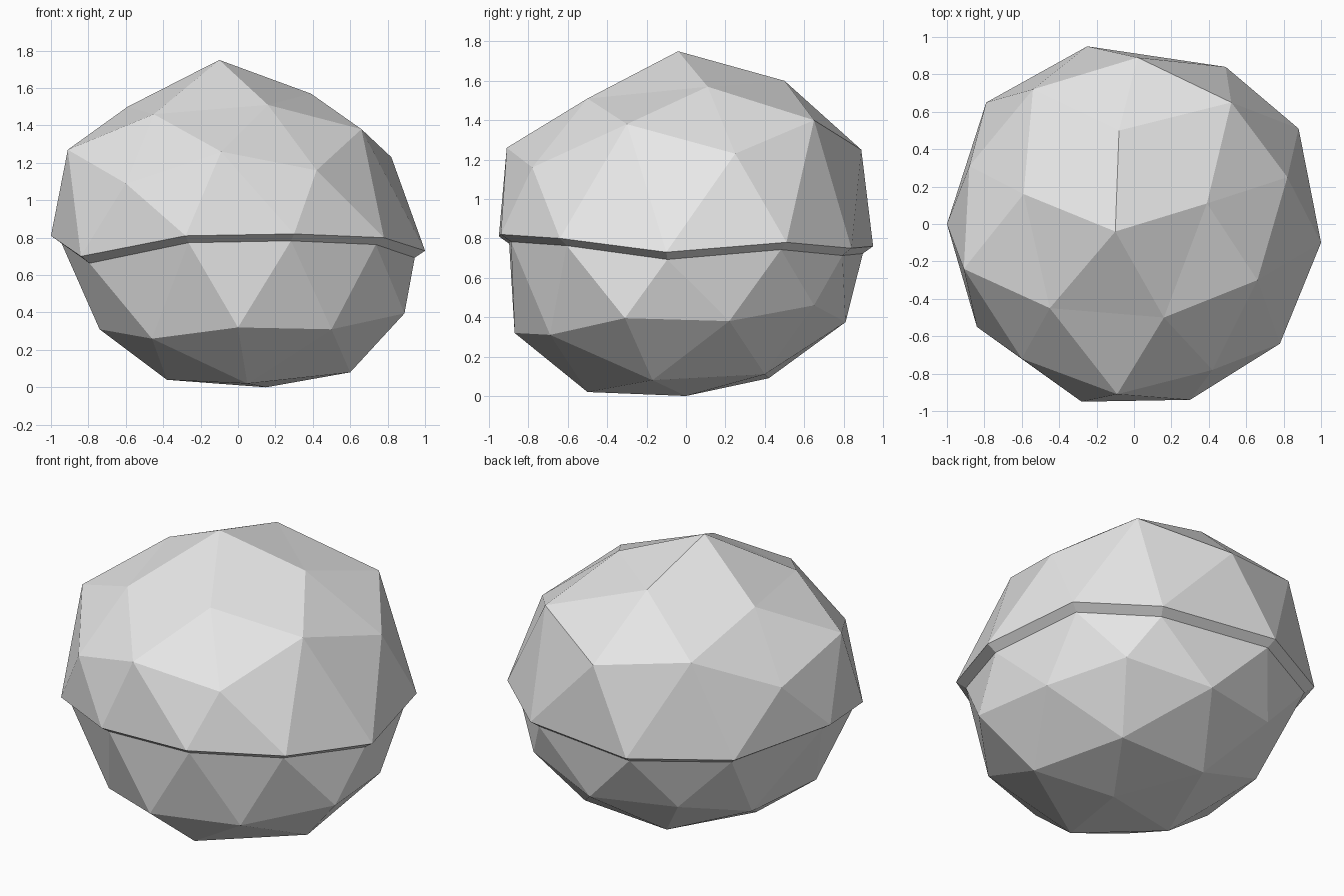
import bpy, bmesh

if "Cube" in bpy.data.objects:
    bpy.data.objects.remove(bpy.data.objects["Cube"])

# Stone colour
stone = bpy.data.materials.new("stone_grey")
stone.diffuse_color = (0.8, 0.8, 0.8, 1)
stone.use_nodes = True
stone.node_tree.nodes["Principled BSDF"].inputs["Base Color"].default_value = stone.diffuse_color

# Upper dome: peak, inner ring of 5, outer ring of 10
top_peak = (-.10, -.04, 1.75)
top_inner = [(-.45, -.45, 1.46), (.16, -.50, 1.51), (.39, .11, 1.57),
             (-.08, .50, 1.60), (-.59, .16, 1.50)]
top_outer = [(-.60, -.72, 1.09), (-.09, -.91, 1.26), (.42, -.78, 1.16),
             (.66, -.30, 1.38), (.82, .25, 1.23), (.52, .65, 1.40),
             (.02, .89, 1.25), (-.54, .72, 1.35), (-.88, .31, 1.13),
             (-.91, -.24, 1.27)]

# Overhanging rim around the middle
rim = [(-.28, -.95, .81), (.30, -.94, .82), (.78, -.64, .80), (1, -.10, .73),
       (.88, .51, .78), (.49, .84, .75), (-.25, .95, .76), (-.79, .65, .78),
       (-1, 0, .81), (-.84, -.55, .70)]

# Lower bowl, same layout upside down
low_peak = (.15, 0, 0)
low_inner = [(.05, -.50, .02), (.60, -.17, .08), (.42, .40, .11),
             (-.16, .42, .09), (-.38, -.15, .04)]
low_outer = [(0, -.87, .32), (.50, -.69, .31), (.89, -.31, .395),
             (.83, .22, .38), (.60, .65, .46), (.10, .81, .375),
             (-.42, .68, .40), (-.66, .29, .29), (-.74, -.23, .31),
             (-.46, -.62, .26)]

bm = bmesh.new()


def ring(points):
    return [bm.verts.new(p) for p in points]


def dome(peak, inner, outer, edge):
    """Triangulated half of a faceted ball, from its peak to its open edge."""
    p, a, b = bm.verts.new(peak), ring(inner), ring(outer)
    for k in range(5):
        n = a[(k + 1) % 5]
        c, m, prev = b[2 * k], b[2 * k + 1], b[2 * k - 1]
        for tri in ((p, a[k], n), (a[k], c, m), (a[k], m, n), (a[k], prev, c)):
            bm.faces.new(tri)
    for i in range(10):
        bm.faces.new((b[i], edge[i - 1], edge[i]))
        bm.faces.new((b[i], edge[i], b[(i + 1) % 10]))


# Two halves joined by the narrow underside of the rim
rim_out = ring(rim)
rim_in = ring([(x * .945, y * .945, z - .037) for x, y, z in rim])
dome(top_peak, top_inner, top_outer, rim_out)
dome(low_peak, low_inner, low_outer, rim_in[1:] + rim_in[:1])
for i in range(10):
    bm.faces.new((rim_out[i - 1], rim_out[i], rim_in[i], rim_in[i - 1]))
bmesh.ops.recalc_face_normals(bm, faces=bm.faces)

mesh = bpy.data.meshes.new("boulder")
bm.to_mesh(mesh)
bm.free()
mesh.materials.append(stone)
bpy.context.collection.objects.link(bpy.data.objects.new("boulder", mesh))
